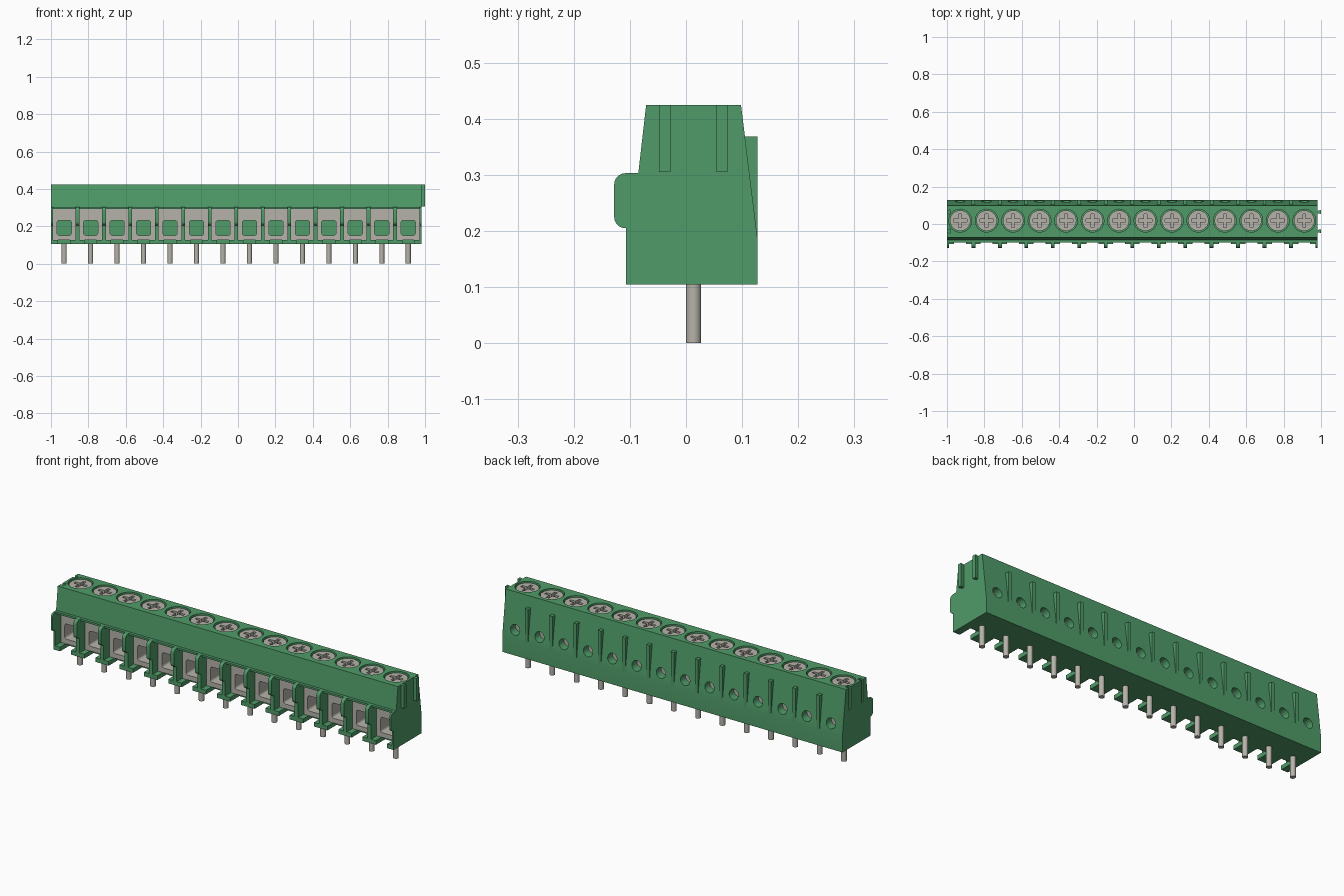
import bpy, bmesh, math

cube = bpy.data.objects.get("Cube")
if cube:
    bpy.data.objects.remove(cube, do_unlink=True)

COUNT = 14
PITCH = 0.1415
LEFT, RIGHT = -1.0, -1.0 + COUNT * PITCH
FIRST = LEFT + PITCH / 2      # centre of the first cell


def material(name, rgb):
    m = bpy.data.materials.new(name)
    m.use_nodes = True
    m.diffuse_color = (*rgb, 1)
    bsdf = m.node_tree.nodes["Principled BSDF"]
    bsdf.inputs["Base Color"].default_value = (*rgb, 1)
    bsdf.inputs["Roughness"].default_value = 0.6
    return m


GREEN = material("housing green", (0.08, 0.33, 0.14))
METAL = material("warm grey metal", (0.47, 0.45, 0.40))


def prism(name, points, a, b, axis, mat):
    """Extrude a 2D outline from a to b along the axis (0=x, 1=y, 2=z)."""
    bm = bmesh.new()

    def ring(t):
        out = []
        for u, v in points:
            co = [u, v]
            co.insert(axis, t)
            out.append(bm.verts.new(co))
        return out
    low, high = ring(a), ring(b)
    bm.faces.new(low)
    bm.faces.new(high)
    n = len(points)
    for i in range(n):
        j = (i + 1) % n
        bm.faces.new((low[i], low[j], high[j], high[i]))
    bmesh.ops.recalc_face_normals(bm, faces=bm.faces)
    mesh = bpy.data.meshes.new(name)
    bm.to_mesh(mesh)
    bm.free()
    mesh.materials.append(mat)
    ob = bpy.data.objects.new(name, mesh)
    bpy.context.collection.objects.link(ob)
    return ob


def rect(u0, u1, v0, v1):
    return [(u0, v0), (u1, v0), (u1, v1), (u0, v1)]


def arc(cu, cv, r, start, end, n=6):
    return [(cu + r * math.cos(math.radians(start + (end - start) * i / n)),
             cv + r * math.sin(math.radians(start + (end - start) * i / n)))
            for i in range(n + 1)]


def circle(u, v, r, n=32):
    return arc(u, v, r, 0, 360 - 360 / n, n - 1)


def rounded(u0, u1, v0, v1, r):
    return (arc(u1 - r, v1 - r, r, 0, 90) + arc(u0 + r, v1 - r, r, 90, 180)
            + arc(u0 + r, v0 + r, r, 180, 270) + arc(u1 - r, v0 + r, r, 270, 360))


def repeat(ob, count=COUNT):
    m = ob.modifiers.new("repeat", 'ARRAY')
    m.count = count
    m.use_relative_offset = False
    m.use_constant_offset = True
    m.constant_offset_displace = (PITCH, 0, 0)
    return ob


def cut(ob, cutter):
    cutter.hide_render = True
    m = ob.modifiers.new("cut", 'BOOLEAN')
    m.operation = 'DIFFERENCE'
    m.solver = 'EXACT'
    m.object = cutter


def bake(ob, smooth=True):
    """Apply the modifiers, drop the cutters and shade round walls smooth."""
    cutters = [m.object for m in ob.modifiers if m.type == 'BOOLEAN']
    bpy.context.view_layer.update()
    graph = bpy.context.evaluated_depsgraph_get()
    mesh = bpy.data.meshes.new_from_object(ob.evaluated_get(graph))
    ob.modifiers.clear()
    ob.data = mesh
    for c in cutters:
        bpy.data.objects.remove(c, do_unlink=True)
    if smooth:
        bpy.ops.object.select_all(action='DESELECT')
        ob.select_set(True)
        bpy.context.view_layer.objects.active = ob
        bpy.ops.object.shade_smooth_by_angle(angle=math.radians(30))


# Housing: C-shaped section, open at the front
housing = prism("housing", [
    (-0.03, 0.105), (0.127, 0.105), (0.127, 0.19), (0.098, 0.425),
    (-0.071, 0.425), (-0.085, 0.303), (-0.10, 0.303), (-0.10, 0.293),
    (0.04, 0.293), (0.04, 0.127), (-0.03, 0.127)], LEFT, RIGHT, 0, GREEN)

# Screw wells and rear test holes
SCREW_Y = 0.018
cut(housing, repeat(prism("well_cutter", circle(FIRST, SCREW_Y, 0.061), 0.385, 0.5, 2, GREEN)))
cut(housing, repeat(prism("hole_cutter", circle(FIRST, 0.237, 0.027, 24), 0.075, 0.2, 1, GREEN)))

# Dovetail tongues on one end, matching grooves in the other
for i, y in enumerate((-0.038, 0.064)):
    def dovetail(name, x, top, grow):
        pts = [(x - 0.002, y - 0.006 - grow), (x + 0.02, y - 0.010 - grow),
               (x + 0.02, y + 0.010 + grow), (x - 0.002, y + 0.006 + grow)]
        return prism(name, pts, 0.305, top, 2, GREEN)
    dovetail(f"end_tongue_{i + 1}", RIGHT, 0.425, 0)
    cut(housing, dovetail(f"groove_cutter_{i + 1}", LEFT, 0.5, 0.001))
bake(housing)

# Divider walls with a rounded nose
wall = ([(0.045, 0.105), (0.045, 0.303)]
        + arc(-0.108, 0.283, 0.02, 90, 180) + arc(-0.108, 0.225, 0.02, 180, 270)
        + [(-0.107, 0.205), (-0.107, 0.105)])
HALF = 0.010
inner = repeat(prism("dividers", wall, LEFT + PITCH - HALF, LEFT + PITCH + HALF, 0, GREEN), COUNT - 1)
bake(inner)
prism("right_end_wall", wall, LEFT, LEFT + HALF, 0, GREEN)
prism("left_end_wall", wall, RIGHT - HALF, RIGHT, 0, GREEN)

# Feet at the base of each divider, leaving a notch before each pin
FOOT = PITCH / 2 - 0.032
foot = rect(-0.107, -0.029, 0.105, 0.127)
feet = repeat(prism("feet", foot, LEFT + PITCH - FOOT, LEFT + PITCH + FOOT, 0, GREEN), COUNT - 1)
bake(feet, False)
prism("right_end_foot", foot, LEFT, LEFT + FOOT, 0, GREEN)
prism("left_end_foot", foot, RIGHT - FOOT, RIGHT, 0, GREEN)

# Tapered ribs on the rear face
ribs = repeat(prism("rear_ribs", [(0.126, 0.19), (0.127, 0.19), (0.127, 0.368), (0.100, 0.368)],
                    LEFT + PITCH - 0.009, LEFT + PITCH + 0.009, 0, GREEN), COUNT - 1)
bake(ribs, False)

# Wire clamps with a rounded window
clamps = prism("wire_clamps", rect(FIRST - 0.061, FIRST + 0.061, 0.127, 0.294), -0.06, 0.041, 1, METAL)
cut(clamps, prism("window_cutter", rounded(FIRST - 0.038, FIRST + 0.038, 0.152, 0.232, 0.012),
                  -0.2, 0.2, 1, METAL))
repeat(clamps)
bake(clamps)

# Metal seen at the bottom of the rear holes
contacts = repeat(prism("rear_contacts", circle(FIRST, 0.237, 0.026, 24), 0.073, 0.082, 1, METAL))
bake(contacts)

# Cross-slot screws
screws = prism("screws", circle(FIRST, SCREW_Y, 0.055), 0.38, 0.419, 2, METAL)
L, W = 0.036, 0.008
x, y = FIRST, SCREW_Y
cross = [(x - L, y - W), (x - W, y - W), (x - W, y - L), (x + W, y - L), (x + W, y - W), (x + L, y - W),
         (x + L, y + W), (x + W, y + W), (x + W, y + L), (x - W, y + L), (x - W, y + W), (x - L, y + W)]
cut(screws, prism("cross_cutter", cross, 0.402, 0.5, 2, METAL))
repeat(screws)
bake(screws)

# Round solder pins
pins = repeat(prism("pins", circle(FIRST, 0.0135, 0.0135, 20), 0, 0.13, 2, METAL))
bake(pins)
